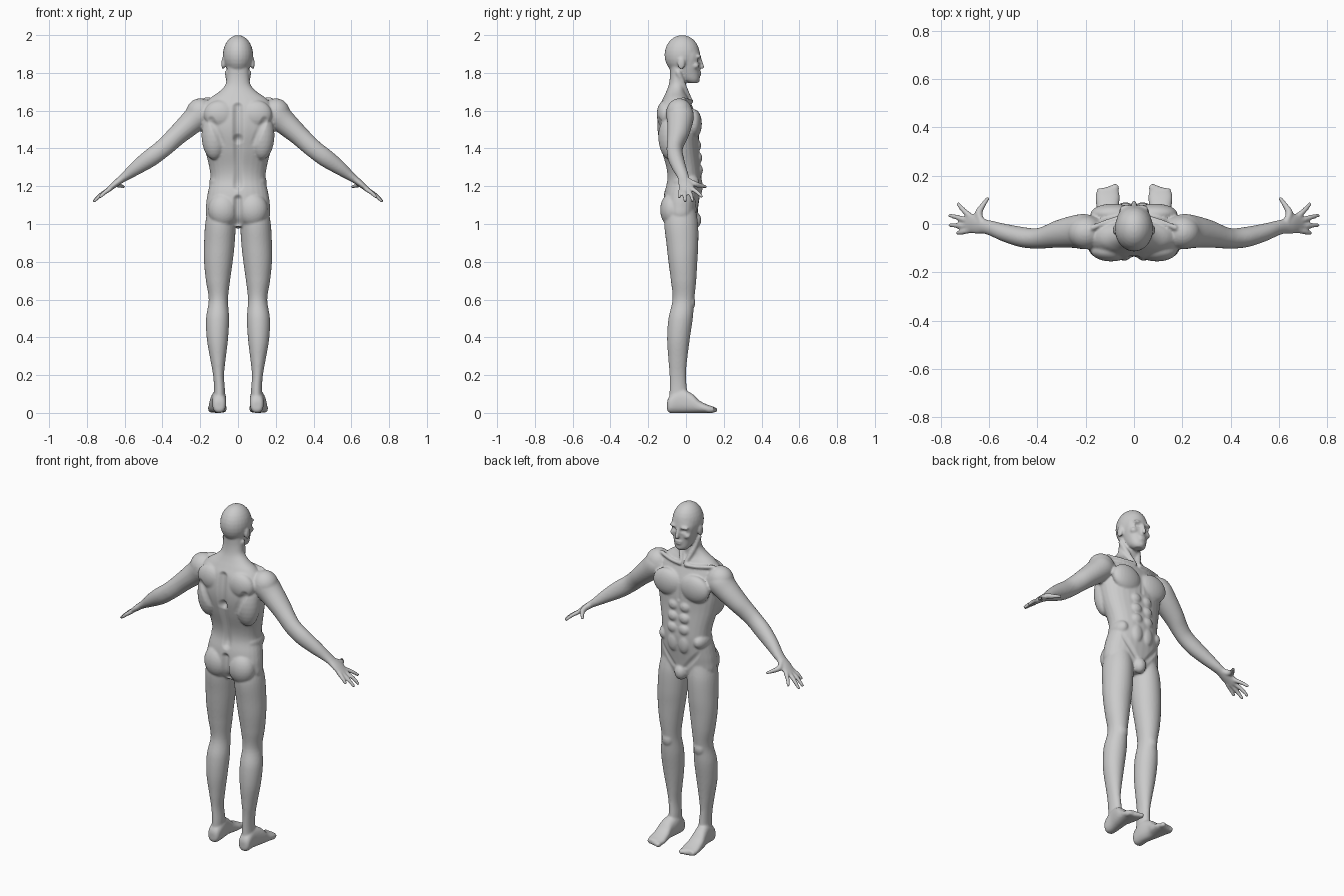
import bpy, bmesh, math
from mathutils import Vector, Matrix
from mathutils.geometry import intersect_point_line

X, Y, Z = Vector((1, 0, 0)), Vector((0, 1, 0)), Vector((0, 0, 1))
bm = bmesh.new()


def smooth_stations(st, sub=5):
    """Catmull-Rom interpolation through station tuples."""
    out = []
    for i in range(len(st) - 1):
        p0, p1, p2, p3 = st[max(i - 1, 0)], st[i], st[i + 1], st[min(i + 2, len(st) - 1)]
        for k in range(sub):
            t = k / sub
            out.append([0.5 * (2 * b + (c - a) * t + (2 * a - 5 * b + 4 * c - d) * t * t
                               + (3 * b - a - 3 * c + d) * t ** 3)
                        for a, b, c, d in zip(p0, p1, p2, p3)])
    return out + [list(st[-1])]


def loft(st, u, v, power=2.0, n=28):
    """Closed skin through (x, y, z, half_u, half_v) stations."""
    rings = []
    for x, y, z, a, b in smooth_stations(st):
        ring = []
        for i in range(n):
            c, s = math.cos(2 * math.pi * i / n), math.sin(2 * math.pi * i / n)
            pu = math.copysign(abs(c) ** (2 / power), c) * a
            pv = math.copysign(abs(s) ** (2 / power), s) * b
            ring.append(bm.verts.new(Vector((x, y, z)) + u * pu + v * pv))
        rings.append(ring)
    for r0, r1 in zip(rings, rings[1:]):
        for i in range(n):
            bm.faces.new((r0[i], r0[(i + 1) % n], r1[(i + 1) % n], r1[i]))
    bm.faces.new(rings[0][::-1])
    bm.faces.new(rings[-1])


def column(rows, power=2.0):
    """Upright loft from (z, centre_x, half_width, y_back, y_front)."""
    loft([(cx, (yb + yf) / 2, z, w, (yf - yb) / 2) for z, cx, w, yb, yf in rows], X, Y, power)


def blob(c, r):
    m = Matrix.Translation(c) @ Matrix.Diagonal((*r, 1))
    bmesh.ops.create_uvsphere(bm, u_segments=24, v_segments=14, radius=1, matrix=m)


def tube(pts, radii):
    """Round limb with ball ends."""
    q = (Vector(pts[-1]) - Vector(pts[0])).to_track_quat('Z', 'Y')
    loft([(*p, r, r) for p, r in zip(pts, radii)], q @ X, q @ Y, n=14)
    for p, r in ((pts[0], radii[0]), (pts[-1], radii[-1])):
        blob(p, (r, r, r))


# leg
column([(1.08, .088, .07, -.105, .05), (1.0, .093, .081, -.115, .064), (.89, .099, .081, -.103, .065),
        (.8, .104, .076, -.093, .06), (.7, .106, .064, -.08, .054), (.6, .104, .051, -.071, .044),
        (.5, .108, .061, -.093, .036), (.39, .109, .056, -.1, .02), (.28, .106, .04, -.093, .006),
        (.2, .103, .029, -.087, 0), (.12, .098, .029, -.087, .006), (.03, .1, .033, -.09, .02)])
blob((.104, .027, .585), (.032, .022, .04))

# foot and toes
loft([(.1, y, (lo + hi) / 2, w, (hi - lo) / 2) if y < 0 else (.109, y, (lo + hi) / 2, w, (hi - lo) / 2)
      for y, w, lo, hi in ((-.1, .018, .015, .06), (-.085, .034, 0, .09), (-.03, .038, 0, .125),
                           (.03, .041, 0, .103), (.07, .046, 0, .066), (.115, .05, 0, .043),
                           (.148, .042, 0, .033))], X, Z, 2.4)
for i in range(5):
    blob((.077 + i * .017, .146 - .006 * i, .016), (.0115 if i else .016, .022, .015))

# arm
perp = Vector((.64, 0, .77))
loft([(.15, -.04, 1.605, .06, .06), (.2, -.032, 1.58, .073, .073), (.25, -.032, 1.535, .067, .064),
      (.32, -.042, 1.472, .056, .054), (.37, -.055, 1.425, .046, .05), (.41, -.06, 1.39, .042, .048),
      (.47, -.053, 1.345, .042, .047), (.54, -.035, 1.295, .037, .037), (.59, -.018, 1.257, .032, .026),
      (.62, -.01, 1.235, .031, .02), (.655, 0, 1.208, .041, .017), (.69, .004, 1.178, .038, .012)],
     Y, perp)
blob((.2, -.035, 1.59), (.075, .07, .075))

# fingers and thumb
for a, b, c in (((.68, .034, 1.186), (.708, .06, 1.167), (.727, .082, 1.147)),
                ((.688, .014, 1.18), (.732, .028, 1.151), (.762, .035, 1.122)),
                ((.686, -.007, 1.18), (.73, -.006, 1.15), (.76, -.004, 1.122)),
                ((.678, -.026, 1.186), (.708, -.033, 1.164), (.73, -.037, 1.143))):
    tube((a, b, c), (.0125, .011, .0085))
tube(((.63, .01, 1.228), (.642, .045, 1.212), (.625, .078, 1.203), (.606, .104, 1.197)),
     (.018, .016, .012, .009))

# torso muscles, ear, brow and cheek
for c, r in (((.088, .042, 1.53), (.092, .042, .078)), ((.078, -.075, 1.075), (.08, .062, .09)),
             ((.125, -.085, 1.47), (.068, .062, .13)), ((.095, -.11, 1.58), (.085, .045, .075)),
             ((.036, .06, 1.415), (.032, .02, .03)), ((.036, .066, 1.35), (.032, .02, .03)),
             ((.036, .07, 1.285), (.032, .02, .03)), ((.034, .068, 1.2), (.034, .02, .055)),
             ((.11, .0, 1.22), (.042, .07, .05)),
             ((.079, -.025, 1.85), (.009, .02, .033)), ((.03, .066, 1.887), (.03, .014, .009)),
             ((.042, .05, 1.838), (.022, .02, .018))):
    blob(c, r)
# neck cords and collarbone
tube(((.055, -.04, 1.8), (.04, -.012, 1.73), (.014, .022, 1.66)), (.016, .015, .01))
tube(((.018, .028, 1.65), (.08, .02, 1.652), (.17, -.015, 1.66)), (.011, .01, .012))

# mirror every side part
dup = bmesh.ops.duplicate(bm, geom=bm.verts[:] + bm.edges[:] + bm.faces[:])['geom']
for e in dup:
    if isinstance(e, bmesh.types.BMVert):
        e.co.x *= -1

# torso and neck
column([(.985, 0, .07, -.075, .04), (1.03, 0, .162, -.11, .056), (1.1, 0, .169, -.12, .066),
        (1.165, 0, .16, -.115, .075), (1.235, 0, .146, -.1, .082), (1.3, 0, .152, -.105, .078),
        (1.395, 0, .175, -.132, .07), (1.48, 0, .19, -.15, .068), (1.55, 0, .195, -.152, .06),
        (1.62, 0, .185, -.142, .035), (1.665, 0, .15, -.122, .015), (1.7, 0, .1, -.105, -.002),
        (1.735, 0, .068, -.092, -.002), (1.78, 0, .06, -.085, 0), (1.83, 0, .058, -.085, 0)], 2.2)
blob((0, .045, 1.02), (.036, .036, .045))

# skull and jaw
blob((0, -.02, 1.895), (.08, .094, .105))
column([(1.746, 0, .028, .015, .062), (1.765, 0, .044, -.02, .072), (1.8, 0, .056, -.05, .073),
        (1.84, 0, .066, -.06, .074), (1.89, 0, .073, -.07, .077), (1.94, 0, .062, -.07, .063)], 2.2)
# nose, lips and chin
tube(((0, .075, 1.875), (0, .082, 1.85), (0, .085, 1.832)), (.008, .009, .012))
blob((0, .071, 1.803), (.024, .011, .006))
blob((0, .07, 1.79), (.021, .011, .006))
blob((0, .06, 1.764), (.022, .014, .016))

# weld all parts into one skin
bmesh.ops.recalc_face_normals(bm, faces=bm.faces[:])
src_mesh = bpy.data.meshes.new("body_parts")
bm.to_mesh(src_mesh)
bm.free()
src = bpy.data.objects.new("body_parts", src_mesh)
bpy.context.collection.objects.link(src)
rm = src.modifiers.new("weld", 'REMESH')
rm.mode, rm.voxel_size = 'VOXEL', .006
sm = src.modifiers.new("soften", 'SMOOTH')
sm.factor, sm.iterations = .5, 5
mesh = bpy.data.meshes.new_from_object(src.evaluated_get(bpy.context.evaluated_depsgraph_get()))
bpy.data.objects.remove(src)

# sculpted grooves: start, end, radius, push (mirrored in x)
grooves = [(Vector(a), Vector(b), r, Vector(d)) for a, b, r, d in (
    ((0, -.15, 1.62), (0, -.15, 1.45), .035, (0, .018, 0)),
    ((0, -.15, 1.45), (0, -.1, 1.2), .032, (0, .015, 0)),
    ((0, -.12, 1.13), (0, -.1, 1.0), .03, (0, .02, 0)),
    ((0, .08, 1.6), (0, .08, 1.46), .02, (0, -.01, 0)),
    ((.15, .06, 1.19), (.04, .07, 1.06), .022, (0, -.009, 0)),
    ((.08, -.15, 1.42), (.14, -.14, 1.55), .025, (0, .008, 0)),
    ((.026, .08, 1.866), (.038, .074, 1.866), .018, (0, -.011, 0)),
    ((0, .085, 1.797), (.02, .08, 1.797), .006, (0, -.004, 0)))]
for v in mesh.vertices:
    p = Vector((abs(v.co.x), v.co.y, v.co.z))
    for a, b, r, d in grooves:
        if abs(p.z - (a.z + b.z) / 2) > abs(a.z - b.z) / 2 + r:
            continue
        t = intersect_point_line(p, a, b)[1]
        dist = (p - a.lerp(b, min(max(t, 0), 1))).length
        if dist < r:
            v.co += d * (1 - (dist / r) ** 2) ** 2
    v.co.z = max(v.co.z, 0)

mesh.name = "body"
mesh.shade_smooth()
bpy.context.collection.objects.link(bpy.data.objects.new("body", mesh))
